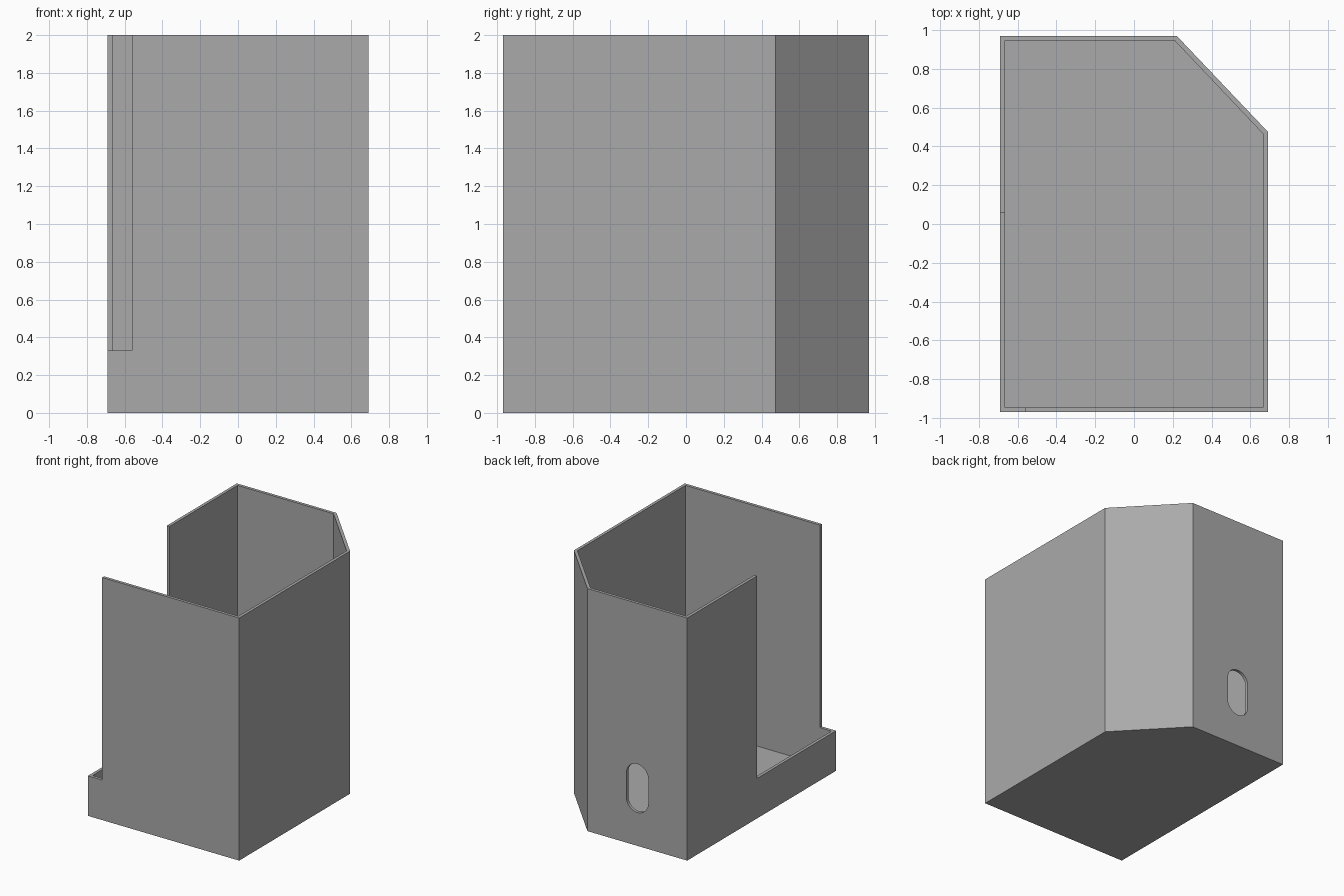
import bpy, bmesh, math
from mathutils import Matrix

if "Cube" in bpy.data.objects:
    bpy.data.objects.remove(bpy.data.objects["Cube"])

W, D, H, T = 0.69, 0.97, 2.0, 0.025   # half width, half depth, height, wall


def prism(name, pts, z0, z1, matrix=Matrix()):
    """Extrude a flat outline from z0 to z1."""
    bm = bmesh.new()
    face = bm.faces.new([bm.verts.new((x, y, z0)) for x, y in pts])
    ext = bmesh.ops.extrude_face_region(bm, geom=[face])
    for v in ext["geom"]:
        if isinstance(v, bmesh.types.BMVert):
            v.co.z = z1
    bmesh.ops.recalc_face_normals(bm, faces=bm.faces)
    bm.transform(matrix)
    bmesh.ops.recalc_face_normals(bm, faces=bm.faces)
    mesh = bpy.data.meshes.new(name)
    bm.to_mesh(mesh)
    bm.free()
    ob = bpy.data.objects.new(name, mesh)
    bpy.context.collection.objects.link(ob)
    return ob


def cut(target, cutter):
    """Subtract the cutter from the target and remove it."""
    cutter.hide_render = True
    mod = target.modifiers.new("cut", 'BOOLEAN')
    mod.operation, mod.solver, mod.object = 'DIFFERENCE', 'EXACT', cutter
    bpy.context.view_layer.objects.active = target
    bpy.ops.object.modifier_apply(modifier=mod.name)
    bpy.data.objects.remove(cutter)


def slot(name, cx, z_low, z_high, r, y0, y1, n=16):
    """Upright round-ended slot running through a wall along y."""
    pts = [(cx + r * math.cos(math.pi * i / n), z_high - r + r * math.sin(math.pi * i / n))
           for i in range(n + 1)]
    pts += [(cx - r * math.cos(math.pi * i / n), z_low + r - r * math.sin(math.pi * i / n))
            for i in range(n + 1)]
    upright = Matrix(((1, 0, 0, 0), (0, 0, 1, 0), (0, 1, 0, 0), (0, 0, 0, 1)))
    return prism(name, pts, y0, y1, upright)


def outline(t):
    """Rectangle with one bevelled back corner, inset by t."""
    k = t * math.tan(math.radians(22.5))
    return [(-W + t, -D + t), (W - t, -D + t), (W - t, 0.475 - k),
            (0.22 - k, D - t), (-W + t, D - t)]


# Open-topped box
holder = prism("holder_box", outline(0), 0, H)
cut(holder, prism("cavity", outline(T), T, H + 0.2))

# Tall opening through the front left corner
cut(holder, prism("corner_opening", [(-1, -1.2), (-0.56, -1.2), (-0.56, 0.06), (-1, 0.06)],
                  0.33, H + 0.2))

# Round-bottomed notch in the front wall
cut(holder, slot("front_notch", -0.3625, 1.67, H + 0.4, 0.0825, -1.2, -0.8))

# Two mounting slots in the back wall
for z in (0.475, 1.465):
    cut(holder, slot("back_slot", -0.235, z - 0.2, z + 0.2, 0.1, 0.8, 1.2))

# Grey finish
grey = bpy.data.materials.new("grey")
grey.diffuse_color = (0.4, 0.4, 0.4, 1)
grey.use_nodes = True
grey.node_tree.nodes["Principled BSDF"].inputs["Base Color"].default_value = grey.diffuse_color
holder.data.materials.clear()
holder.data.materials.append(grey)
for p in holder.data.polygons:
    p.material_index = 0

bpy.ops.object.select_all(action='DESELECT')
holder.select_set(True)
bpy.context.view_layer.objects.active = holder
bpy.ops.object.shade_smooth_by_angle(angle=math.radians(30))
